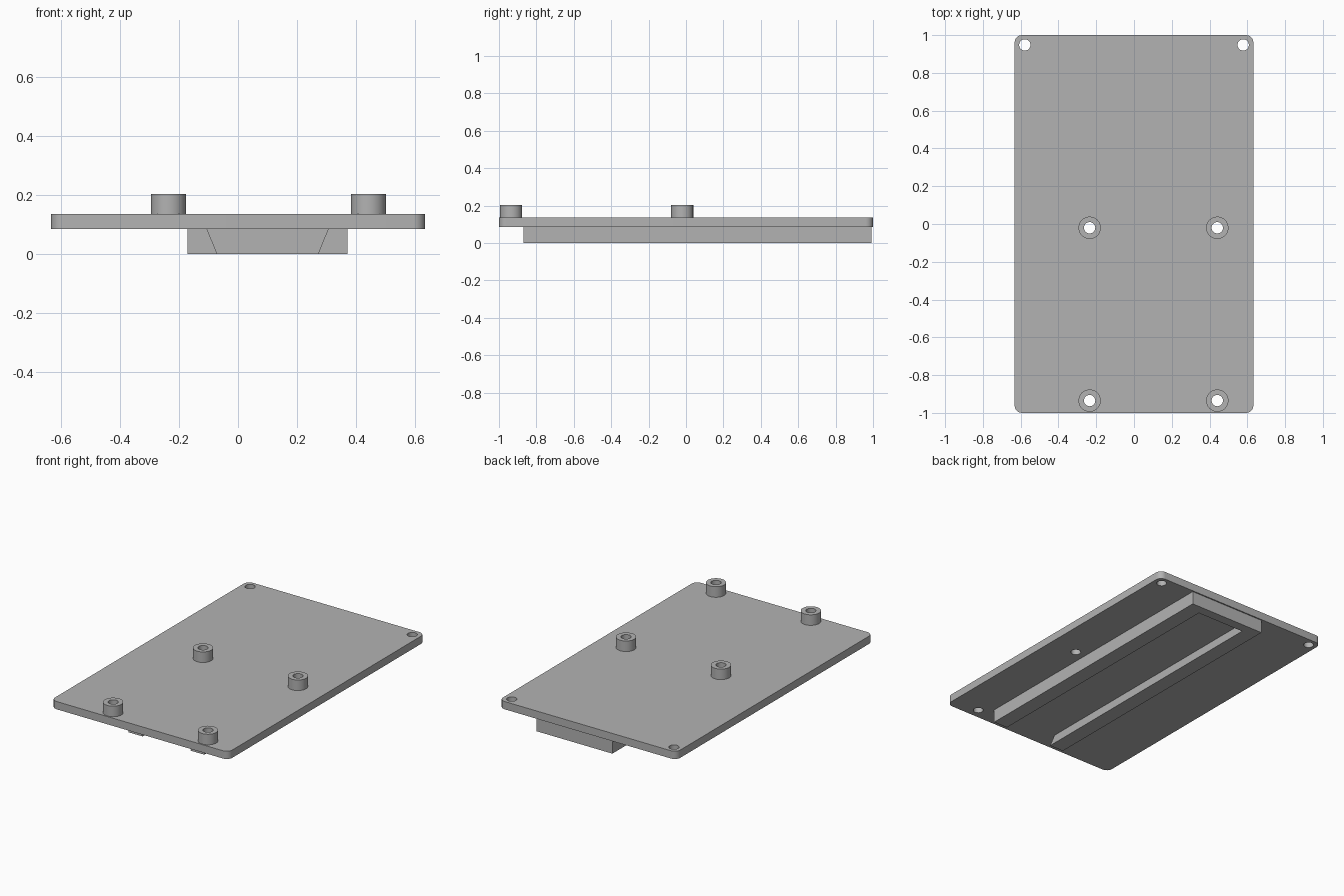
import bpy, bmesh, math

if "Cube" in bpy.data.objects:
    bpy.data.objects.remove(bpy.data.objects["Cube"], do_unlink=True)

PLATE_Z, PLATE_TOP, POST_TOP = 0.085, 0.135, 0.203
HALF_X, HALF_Y, CORNER = 0.632, 1.0, 0.04
HOLE_R, POST_R = 0.03, 0.059
POSTS = [(x, y) for x in (-0.235, 0.441) for y in (-0.935, -0.02)]
CORNER_HOLES = [(-0.578, 0.948), (0.578, 0.948)]

grey = bpy.data.materials.new("plain grey")
grey.use_nodes = True
grey.diffuse_color = (0.45, 0.45, 0.45, 1)
grey.node_tree.nodes["Principled BSDF"].inputs["Base Color"].default_value = (0.45, 0.45, 0.45, 1)


def prism(name, outline, to_3d, start, end):
    """Extrude a 2D outline from start to end along the remaining axis."""
    bm = bmesh.new()
    face = bm.faces.new([bm.verts.new(to_3d(a, b, start)) for a, b in outline])
    moved = bmesh.ops.extrude_face_region(bm, geom=[face])["geom"]
    step = [q - p for p, q in zip(to_3d(0, 0, start), to_3d(0, 0, end))]
    bmesh.ops.translate(bm, vec=step, verts=[g for g in moved if isinstance(g, bmesh.types.BMVert)])
    bmesh.ops.recalc_face_normals(bm, faces=bm.faces[:])
    mesh = bpy.data.meshes.new(name)
    bm.to_mesh(mesh)
    bm.free()
    mesh.materials.append(grey)
    obj = bpy.data.objects.new(name, mesh)
    bpy.context.collection.objects.link(obj)
    return obj


def upright(a, b, c):
    return (a, b, c)


def lengthwise(a, b, c):
    return (a, c, b)


def arc(x, y, r, first, last, n):
    angles = [math.radians(first + (last - first) * i / n) for i in range(n + 1)]
    return [(x + r * math.cos(t), y + r * math.sin(t)) for t in angles]


def circle(x, y, r, n=40):
    return arc(x, y, r, 0, 360, n)[:-1]


def cut(obj, cutter):
    """Subtract the cutter from the object, then delete the cutter."""
    cutter.hide_render = True
    mod = obj.modifiers.new("cut", 'BOOLEAN')
    mod.operation, mod.solver, mod.object = 'DIFFERENCE', 'EXACT', cutter
    bpy.context.view_layer.objects.active = obj
    bpy.ops.object.modifier_apply(modifier=mod.name)
    bpy.data.objects.remove(cutter, do_unlink=True)


def smooth(obj):
    bpy.ops.object.select_all(action='DESELECT')
    obj.select_set(True)
    bpy.context.view_layer.objects.active = obj
    bpy.ops.object.shade_smooth_by_angle(angle=math.radians(30))


# Base plate with rounded corners and through holes
outline = []
for i, (sx, sy) in enumerate([(1, 1), (-1, 1), (-1, -1), (1, -1)]):
    outline += arc(sx * (HALF_X - CORNER), sy * (HALF_Y - CORNER), CORNER, 90 * i, 90 * i + 90, 8)
plate = prism("base_plate", outline, upright, PLATE_Z, PLATE_TOP)
for x, y in POSTS + CORNER_HOLES:
    cut(plate, prism("hole_cutter", circle(x, y, HOLE_R), upright, 0, 0.3))
smooth(plate)

# Hollow standoff posts
for i, (x, y) in enumerate(POSTS):
    post = prism(f"standoff_{i + 1}", circle(x, y, POST_R), upright, PLATE_TOP, POST_TOP)
    cut(post, prism("bore_cutter", circle(x, y, HOLE_R), upright, 0, 0.3))
    smooth(post)

# Underside rail block with a dovetail slot, open at the front and closed at the back
block = [(-0.17, 0), (0.37, 0), (0.37, PLATE_Z), (-0.17, PLATE_Z)]
rail = prism("dovetail_rail", block, lengthwise, -0.87, 0.992)
slope = 0.035 / PLATE_Z
slot = [(0.1 + side * (0.17 + slope * z), z)
        for side, z in [(-1, -0.05), (1, -0.05), (1, 0.12), (-1, 0.12)]]
cut(rail, prism("slot_cutter", slot, lengthwise, -1.1, 0.93))
